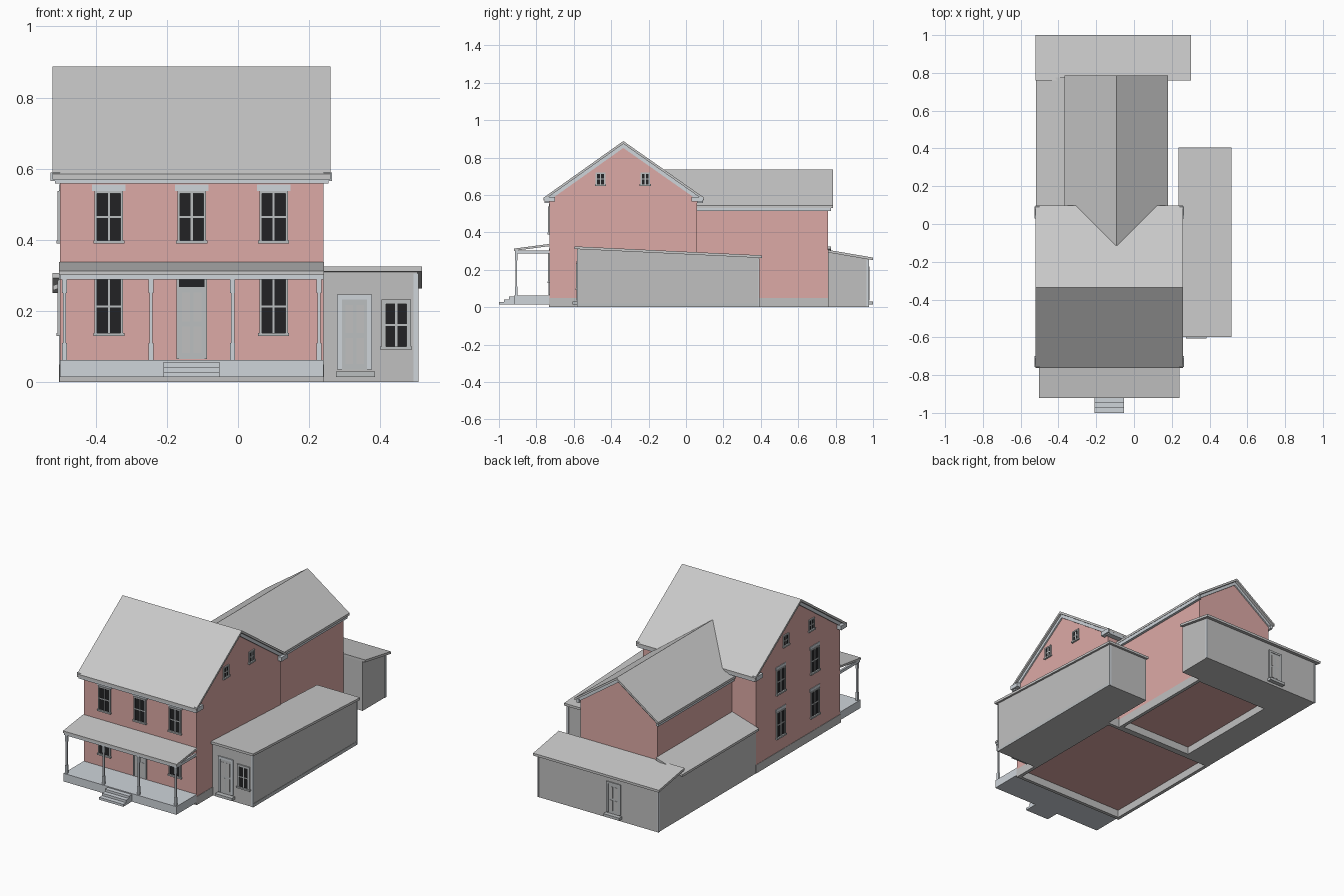
import bpy
import bmesh
from mathutils import Vector

cube = bpy.data.objects.get("Cube")
if cube:
    bpy.data.objects.remove(cube, do_unlink=True)


def material(name, r, g, b):
    m = bpy.data.materials.new(name)
    m.use_nodes = True
    m.diffuse_color = (r, g, b, 1)
    bsdf = next(n for n in m.node_tree.nodes if n.type == "BSDF_PRINCIPLED")
    bsdf.inputs["Base Color"].default_value = (r, g, b, 1)
    return m


BRICK = material("brick", 0.72, 0.40, 0.38)
ROOF = material("roof_grey", 0.58, 0.58, 0.58)
SIDING = material("siding_grey", 0.53, 0.53, 0.53)
TRIM = material("pale_trim", 0.62, 0.66, 0.70)
FRAME = material("frame_grey", 0.50, 0.52, 0.53)
GLASS = material("dark_glass", 0.016, 0.016, 0.018)


def finish(name, bm, mats):
    bmesh.ops.recalc_face_normals(bm, faces=bm.faces[:])
    mesh = bpy.data.meshes.new(name)
    bm.to_mesh(mesh)
    bm.free()
    for m in mats:
        mesh.materials.append(m)
    ob = bpy.data.objects.new(name, mesh)
    bpy.context.collection.objects.link(ob)
    return ob


def prism(name, axis, profile, start, end, mat):
    """Extrude a profile of (horizontal, z) points along x or y."""
    bm = bmesh.new()
    place = (lambda h, z, d: (d, h, z)) if axis == "x" else (lambda h, z, d: (h, d, z))
    face = bm.faces.new([bm.verts.new(place(h, z, start)) for h, z in profile])
    ext = bmesh.ops.extrude_face_region(bm, geom=[face])
    verts = [v for v in ext["geom"] if isinstance(v, bmesh.types.BMVert)]
    bmesh.ops.translate(bm, verts=verts, vec=place(0, 0, end - start))
    return finish(name, bm, [mat])


def boxes(name, parts, place=lambda p: p):
    """One object from boxes given as (low corner, high corner, material)."""
    bm = bmesh.new()
    mats = []
    for lo, hi, mat in parts:
        if mat not in mats:
            mats.append(mat)
        a, b = Vector(place(lo)), Vector(place(hi))
        verts = bmesh.ops.create_cube(bm, size=1)["verts"]
        for v in verts:
            v.co = (a + b) / 2 + Vector(c * abs(d) for c, d in zip(v.co, b - a))
        for f in {f for v in verts for f in v.link_faces}:
            f.material_index = mats.index(mat)
    return finish(name, bm, mats)


def box(name, lo, hi, mat):
    return boxes(name, [(lo, hi, mat)])


def chevron(left, ridge, right, thick):
    top = [left, ridge, right]
    return top + [(h, z - thick) for h, z in reversed(top)]


def slab(a, b, thick):
    return [a, b, (b[0], b[1] - thick), (a[0], a[1] - thick)]


# Wall directions: local (along wall, outward, up) to world
def facing(side, wall):
    return {
        "front": lambda p: (p[0], wall - p[1], p[2]),
        "back": lambda p: (p[0], wall + p[1], p[2]),
        "left": lambda p: (wall + p[1], p[0], p[2]),
        "right": lambda p: (wall - p[1], p[0], p[2]),
    }[side]


def surround(u, w, z0, z1, t, out, mat):
    return [((u - w - t, 0, z0), (u - w, out, z1 + t), mat),
            ((u + w, 0, z0), (u + w + t, out, z1 + t), mat),
            ((u - w, 0, z1), (u + w, out, z1 + t), mat)]


def window(name, side, wall, u, z0, z1, w=0.033, t=0.007, lintel=True):
    mid, bar = (z0 + z1) / 2, 0.003
    parts = [((u - w, 0, z0), (u + w, 0.002, z1), GLASS),
             ((u - bar, 0, z0), (u + bar, 0.004, z1), FRAME),
             ((u - w, 0, mid - bar), (u + w, 0.004, mid + bar), FRAME),
             ((u - w - t - 0.004, 0, z0 - 0.009), (u + w + t + 0.004, 0.011, z0), FRAME)]
    parts += surround(u, w, z0, z1, t, 0.007, FRAME)
    if lintel:
        parts.append(((u - w - 0.014, 0, z1 + t), (u + w + 0.014, 0.003, z1 + t + 0.018), TRIM))
    boxes(name, parts, facing(side, wall))


def door(name, side, wall, u, w, z0, z1, transom=0, t=0.012, mat=TRIM):
    top = z1 + transom
    parts = surround(u, w, z0, top, t, 0.006, mat)
    parts.append(((u - w, 0, z0), (u + w, 0.003, z1), FRAME))
    for s in (-1, 1):
        for a, b in ((0.08, 0.45), (0.52, 0.92)):
            c = u + s * w * 0.45
            parts.append(((c - w * 0.3, 0, z0 + (z1 - z0) * a),
                          (c + w * 0.3, 0.004, z0 + (z1 - z0) * b), SIDING))
    if transom:
        parts.append(((u - w, 0, z1), (u + w, 0.002, top), GLASS))
    boxes(name, parts, facing(side, wall))


def foundation(name, x0, x1, y0, y1, h=0.05, t=0.02):
    boxes(name, [((x0, y0, 0), (x1, y0 + t, h), SIDING),
                 ((x0, y1 - t, 0), (x1, y1, h), SIDING),
                 ((x0, y0 + t, 0), (x0 + t, y1 - t, h), SIDING),
                 ((x1 - t, y0 + t, 0), (x1, y1 - t, h), SIDING)])


# Main block
L, R, F, B = 0.24, -0.50, -0.73, 0.06
foundation("main_foundation", R - 0.002, L + 0.002, F - 0.002, B + 0.002)
prism("main_walls", "x", [(F, 0.045), (B, 0.045), (B, 0.59), (-0.335, 0.872), (F, 0.59)], R, L, BRICK)
prism("main_roof", "x", chevron((-0.762, 0.585), (-0.335, 0.888), (0.097, 0.585), 0.015), -0.522, 0.26, ROOF)
prism("main_rake_boards", "x", chevron((-0.745, 0.582), (-0.335, 0.873), (0.08, 0.582), 0.022), R - 0.008, L + 0.008, TRIM)
for label, y0, y1 in (("front", -0.757, F), ("back", B, 0.092)):
    box(label + "_cornice", (-0.515, y0, 0.558), (0.255, y1, 0.583), TRIM)
    for side, x0, x1 in (("left", L, 0.265), ("right", -0.527, R)):
        inner = 0.03 if label == "front" else -0.03
        lo, hi = min(y0, y1 + inner, y0 + inner), max(y1, y1 + inner)
        box(f"{label}_{side}_eave_return", (x0, lo, 0.565), (x1, hi, 0.59), TRIM)

# Rear wing
foundation("wing_foundation", -0.347, 0.162, 0.06, 0.762)
prism("wing_walls", "y", [(-0.345, 0.045), (0.16, 0.045), (0.16, 0.54), (-0.093, 0.72), (-0.345, 0.54)], 0, 0.76, BRICK)
prism("wing_roof", "y", chevron((-0.367, 0.543), (-0.093, 0.735), (0.181, 0.543), 0.014), -0.115, 0.785, ROOF)
prism("wing_rake_boards", "y", chevron((-0.355, 0.537), (-0.093, 0.721), (0.169, 0.537), 0.02), 0.74, 0.768, TRIM)
for label, x0, x1 in (("left", 0.16, 0.175), ("right", -0.361, -0.345)):
    box(f"wing_{label}_cornice", (x0, 0.05, 0.513), (x1, 0.775, 0.535), TRIM)

# Side shed on the left
prism("side_shed_walls", "x", [(-0.58, 0), (0.39, 0), (0.39, 0.266), (-0.58, 0.312)], 0.238, 0.505, SIDING)
prism("side_shed_roof", "x", slab((-0.597, 0.325), (0.405, 0.277), 0.014), 0.235, 0.517, ROOF)
for y, z in ((-0.58, 0.305), (0.39, 0.26)):
    box("side_shed_corner_board", (0.494, y - 0.003, 0), (0.508, y + 0.003, z), TRIM)
box("side_shed_base_board", (0.505, -0.58, 0), (0.507, 0.39, 0.02), FRAME)
door("side_shed_door", "front", -0.58, 0.328, 0.035, 0.035, 0.232, t=0.014)
box("side_shed_step", (0.275, -0.607, 0.014), (0.385, -0.58, 0.03), FRAME)
window("side_shed_window", "front", -0.58, 0.445, 0.10, 0.22, 0.029, 0.012, lintel=False)

# Rear shed
prism("rear_shed_walls", "x", [(0.76, 0), (0.975, 0), (0.975, 0.256), (0.76, 0.294)], R, 0.285, SIDING)
prism("rear_shed_roof", "x", slab((0.76, 0.306), (1.0, 0.265), 0.014), -0.522, 0.302, ROOF)
door("rear_shed_door", "back", 0.975, -0.21, 0.034, 0.035, 0.205, mat=FRAME)
box("rear_shed_step", (-0.262, 0.975, 0.014), (-0.158, 1.0, 0.03), FRAME)
for x in (R, 0.285):
    box("rear_shed_corner_board", (x - 0.003, 0.964, 0), (x + 0.003, 0.978, 0.252), TRIM)

# Lean-to between the wing and the right wall line
prism("lean_to_walls", "y", [(R, 0), (-0.345, 0), (-0.345, 0.31), (R, 0.262)], 0.06, 0.76, SIDING)
prism("lean_to_roof", "y", slab((-0.52, 0.272), (-0.345, 0.325), 0.014), 0.06, 0.775, ROOF)

# Front porch
box("porch_deck", (R, -0.92, 0.014), (L, F, 0.062), TRIM)
prism("porch_roof", "x", slab((-0.92, 0.313), (F, 0.338), 0.012), R - 0.003, L + 0.002, ROOF)
boxes("porch_beam", [((R, -0.915, 0.288), (L, -0.9, 0.304), TRIM)] +
      [((x, -0.9, 0.288), (x + 0.012, F, 0.304), TRIM) for x in (R, L - 0.012)])
for x in (-0.488, -0.245, -0.015, 0.228):
    boxes("porch_post", [((x - w, -0.907 - w, z0), (x + w, -0.907 + w, z1), TRIM)
                         for w, z0, z1 in ((0.007, 0.06, 0.11), (0.0045, 0.11, 0.25), (0.007, 0.25, 0.29))])
for i in range(3):
    box("porch_step", (-0.21, -1.0 + i * 0.027, 0.014), (-0.052, -0.92, 0.028 + i * 0.014), TRIM)

# Doors and windows of the main block
door("front_door", "front", F, -0.13, 0.036, 0.065, 0.268, transom=0.022, t=0.007, mat=FRAME)
for u in (-0.363, -0.13, 0.10):
    window("front_upper_window", "front", F, u, 0.398, 0.53)
for u in (-0.363, 0.10):
    window("front_lower_window", "front", F, u, 0.138, 0.288)
for u in (-0.49, -0.17):
    window("right_upper_window", "right", R, u, 0.398, 0.53)
    window("right_lower_window", "right", R, u, 0.138, 0.28)
for side, wall in (("left", L), ("right", R)):
    for u in (-0.457, -0.218):
        window(side + "_gable_window", side, wall, u, 0.658, 0.712, 0.018, 0.008, lintel=False)
